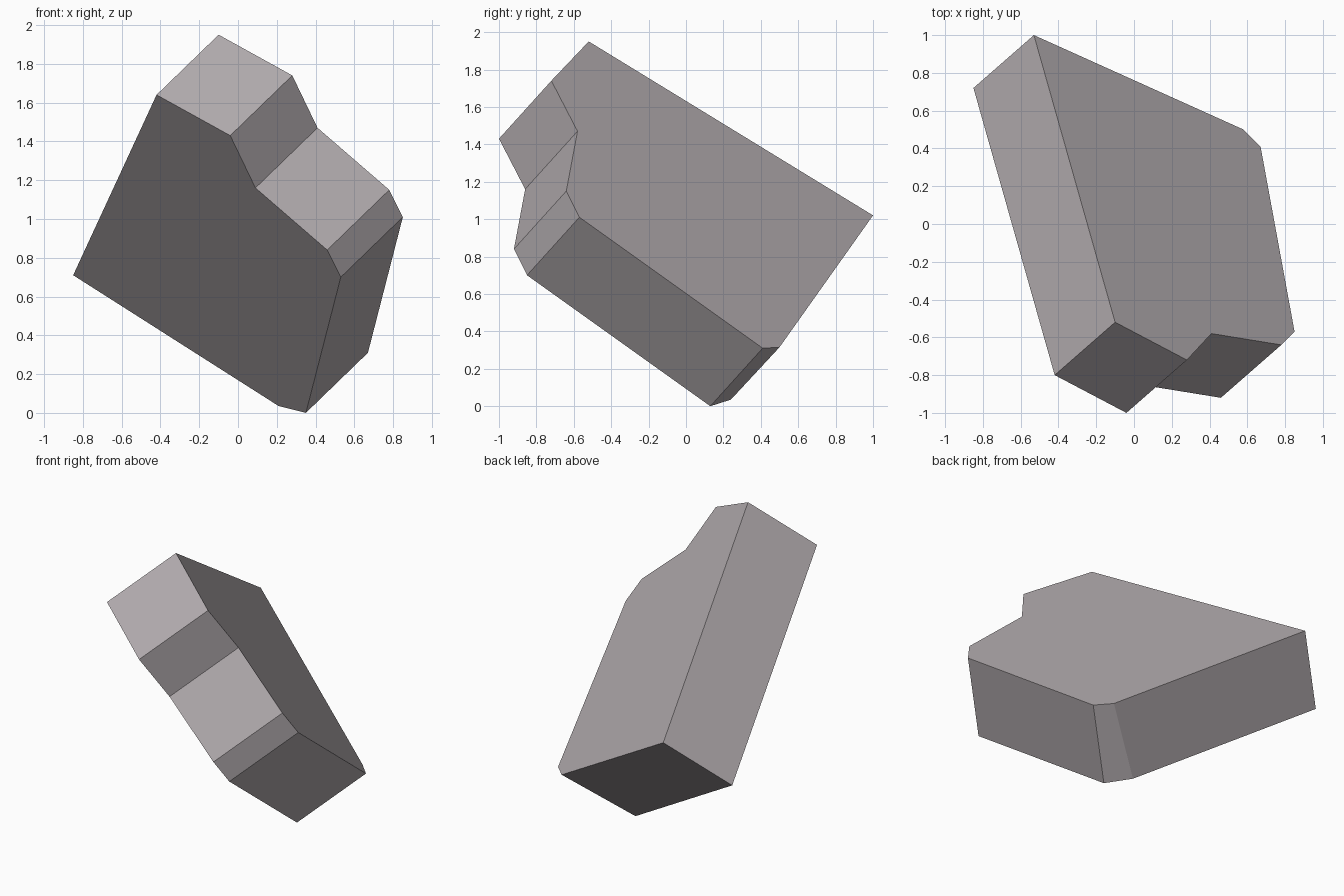
import bpy
import bmesh
from mathutils import Vector

cube = bpy.data.objects.get("Cube")
if cube:
    bpy.data.objects.remove(cube, do_unlink=True)

# Stone colour
stone = bpy.data.materials.new("mauve_grey_stone")
stone.use_nodes = True
colour = (0.45, 0.415, 0.43, 1)
stone.diffuse_color = colour
stone.node_tree.nodes["Principled BSDF"].inputs["Base Color"].default_value = colour

# Outline of the slab's tilted lower face, in order around the edge
outline = [
    (-0.42, -0.80, 1.64),   # top corner
    (-0.04, -1.00, 1.43),
    (0.09, -0.86, 1.16),    # notch
    (0.46, -0.92, 0.84),
    (0.53, -0.85, 0.70),
    (0.35, 0.13, 0.00),     # lowest corner
    (0.21, 0.24, 0.035),    # chamfer
    (-0.85, 0.72, 0.71),    # back corner
]
thickness = Vector((0.32, 0.28, 0.31))
chamfer_taper = Vector((0.05, -0.02, -0.03))
chamfer_index = 6

# Extrude the outline into a slab, narrowing the chamfer on the far side
bm = bmesh.new()
near = [bm.verts.new(p) for p in outline]
far = [bm.verts.new(Vector(p) + thickness) for p in outline]
far[chamfer_index].co += chamfer_taper
bm.faces.new(near)
bm.faces.new(reversed(far))
for i in range(len(outline)):
    j = (i + 1) % len(outline)
    bm.faces.new((near[i], far[i], far[j], near[j]))
bmesh.ops.recalc_face_normals(bm, faces=bm.faces)

mesh = bpy.data.meshes.new("stone_slab")
bm.to_mesh(mesh)
bm.free()
mesh.materials.append(stone)
slab = bpy.data.objects.new("stone_slab", mesh)
bpy.context.collection.objects.link(slab)
